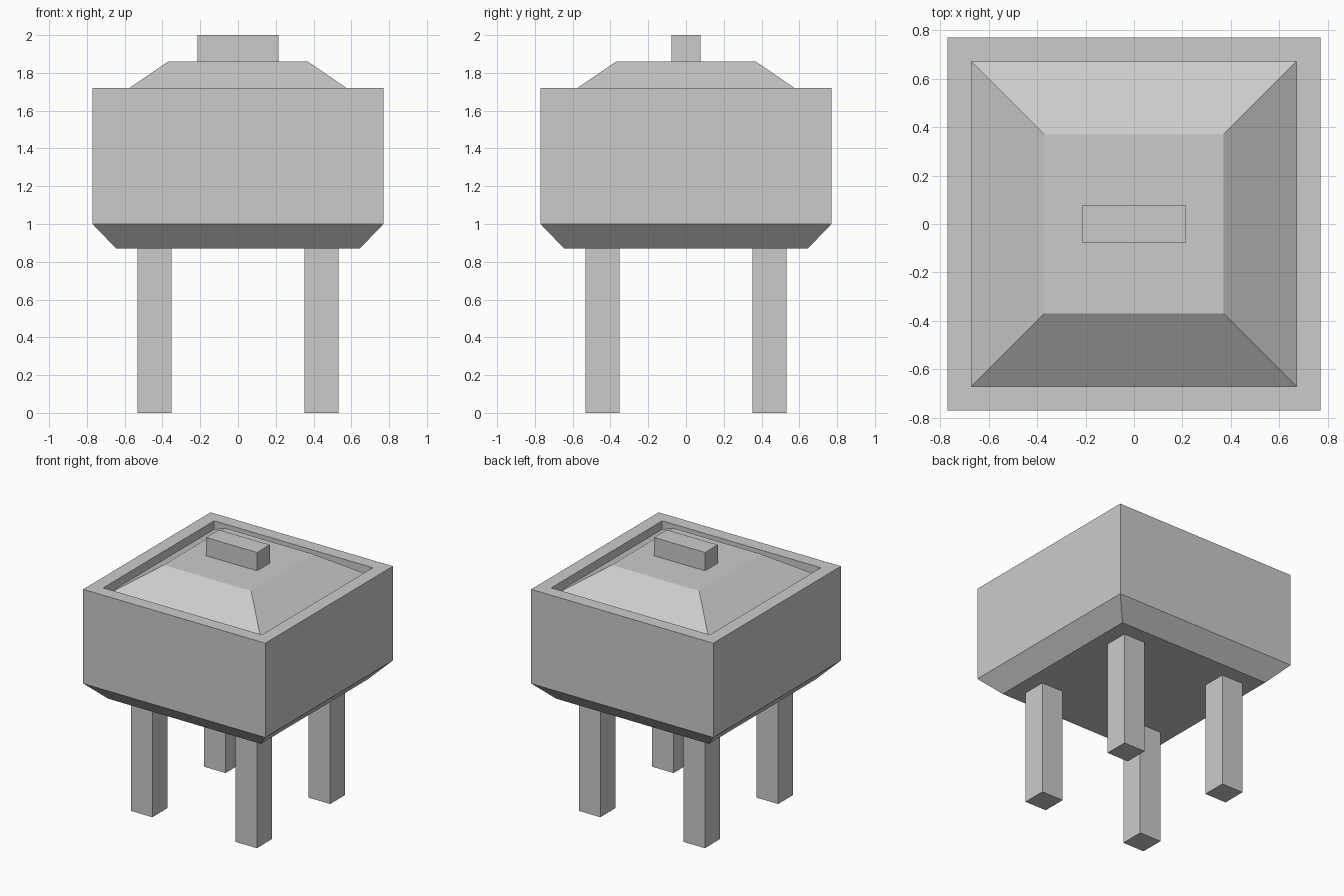
import bpy, bmesh

if "Cube" in bpy.data.objects:
    bpy.data.objects.remove(bpy.data.objects["Cube"])

def loft(name, rings, cap_bottom=True, cap_top=True):
    """Stack rectangular rings (half_x, half_y, z) into one mesh."""
    bm = bmesh.new()
    loops = [[bm.verts.new((sx * hx, sy * hy, z))
              for sx, sy in ((-1, -1), (1, -1), (1, 1), (-1, 1))]
             for hx, hy, z in rings]
    for a, b in zip(loops, loops[1:]):
        for i in range(4):
            j = (i + 1) % 4
            bm.faces.new((a[i], a[j], b[j], b[i]))
    if cap_bottom:
        bm.faces.new(loops[0][::-1])
    if cap_top:
        bm.faces.new(loops[-1])
    mesh = bpy.data.meshes.new(name)
    bm.to_mesh(mesh)
    bm.free()
    obj = bpy.data.objects.new(name, mesh)
    bpy.context.collection.objects.link(obj)
    return obj

def square(*profile):
    return [(h, h, z) for h, z in profile]

# Box body: tapered underside, straight walls, flat rim and recessed inner wall
loft("body", square((0.645, 0.87), (0.77, 1.0), (0.77, 1.72),
                    (0.67, 1.72), (0.67, 1.655)), cap_top=False)

# Sloped lid set inside the rim
loft("lid", square((0.67, 1.655), (0.37, 1.86)), cap_bottom=False)

# Handle bar on the lid
loft("lid_handle", [(0.215, 0.077, 1.86), (0.215, 0.077, 2.0)])

# Four square legs
for side, sx in (("left", -1), ("right", 1)):
    for end, sy in (("front", -1), ("back", 1)):
        leg = loft(f"{end}_{side}_leg", square((0.091, 0.0), (0.091, 0.87)))
        leg.location = (sx * 0.442, sy * 0.442, 0)
